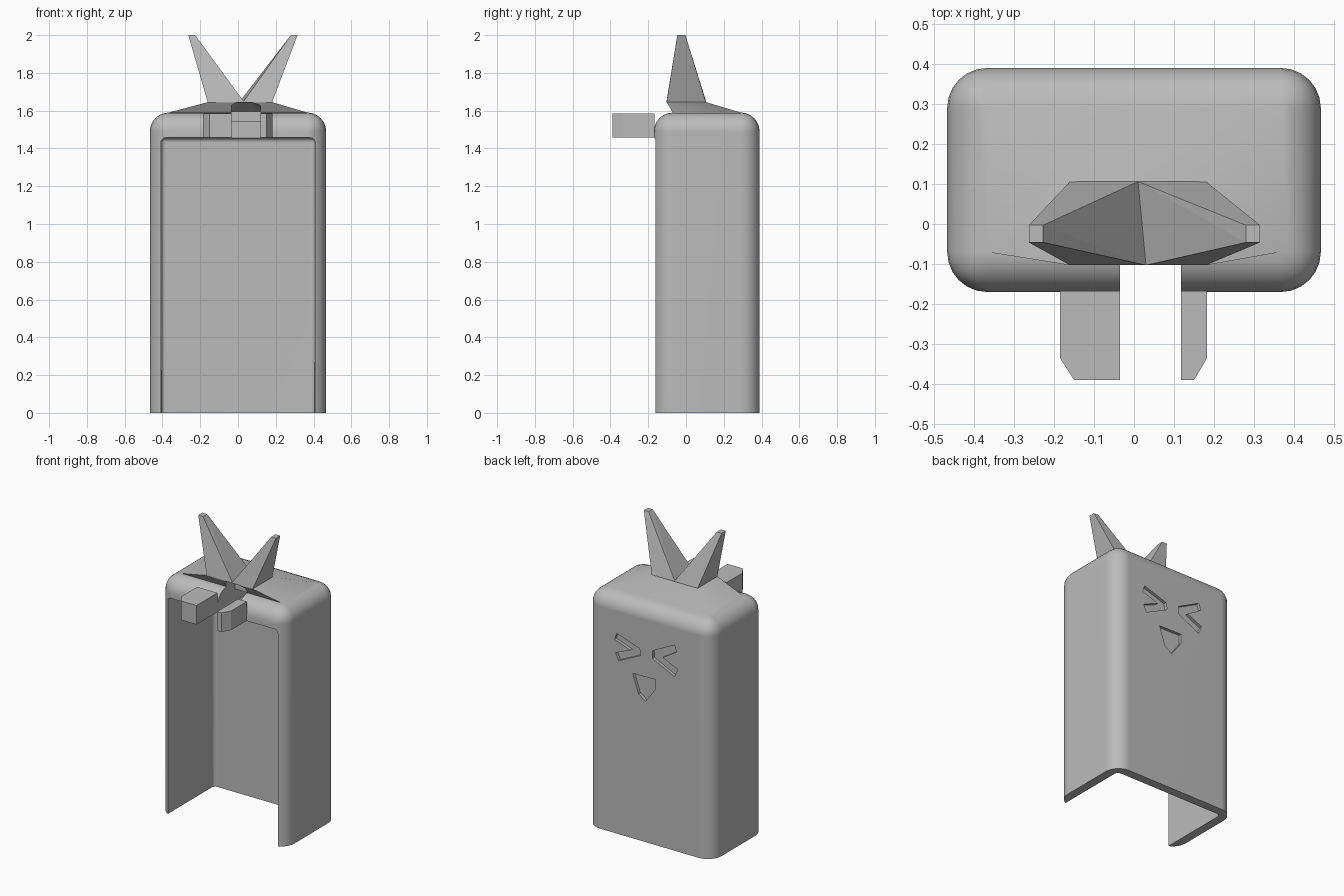
import bpy, bmesh
from math import radians
from mathutils import Vector

cube = bpy.data.objects.get("Cube")
if cube:
    bpy.data.objects.remove(cube, do_unlink=True)

grey = bpy.data.materials.new("plain grey")
grey.use_nodes = True
COLOUR = (0.5, 0.5, 0.5, 1)
grey.diffuse_color = COLOUR
grey.node_tree.nodes["Principled BSDF"].inputs["Base Color"].default_value = COLOUR


def finish(bm, name):
    bmesh.ops.recalc_face_normals(bm, faces=bm.faces)
    mesh = bpy.data.meshes.new(name)
    bm.to_mesh(mesh)
    bm.free()
    mesh.materials.append(grey)
    ob = bpy.data.objects.new(name, mesh)
    bpy.context.collection.objects.link(ob)
    return ob


def hull(name, points):
    bm = bmesh.new()
    for p in points:
        bm.verts.new(p)
    bmesh.ops.convex_hull(bm, input=bm.verts)
    bmesh.ops.dissolve_limit(bm, angle_limit=0.01, verts=bm.verts, edges=bm.edges)
    return finish(bm, name)


def prism(name, outline, offset, to_3d):
    """Extrude a flat outline along offset."""
    bm = bmesh.new()
    face = bm.faces.new([bm.verts.new(to_3d(*p)) for p in outline])
    ext = bmesh.ops.extrude_face_region(bm, geom=[face])["geom"]
    bmesh.ops.translate(bm, vec=offset, verts=[v for v in ext if isinstance(v, bmesh.types.BMVert)])
    return finish(bm, name)


def rounded_box(x, y, z, radius, segments):
    """Box with rounded top and back edges, sharp at the front and bottom."""
    bm = bmesh.new()
    bmesh.ops.create_cube(bm, size=1)
    for v in bm.verts:
        v.co = [r[0] if c < 0 else r[1] for c, r in zip(v.co, (x, y, z))]
    edges = []
    for e in bm.edges:
        a, b = (v.co for v in e.verts)
        at_front = a.y == b.y == y[0]
        at_bottom = a.z == b.z == z[0]
        if not at_front and not at_bottom:
            edges.append(e)
    bmesh.ops.bevel(bm, geom=edges, offset=radius, segments=segments,
                    profile=0.5, affect='EDGES')
    return bm


def cut(target, cutter):
    mod = target.modifiers.new("cut", 'BOOLEAN')
    mod.operation = 'DIFFERENCE'
    mod.solver = 'EXACT'
    mod.object = cutter
    bpy.context.view_layer.objects.active = target
    bpy.ops.object.modifier_apply(modifier=mod.name)
    bpy.data.objects.remove(cutter, do_unlink=True)


# Outer case, with its top face raised into a shallow hip
bm = rounded_box((-0.467, 0.467), (-0.17, 0.39), (0, 1.59), 0.1, 6)
top = max((f for f in bm.faces if f.normal.z > 0.99), key=lambda f: f.calc_area())
raised = bmesh.ops.extrude_face_region(bm, geom=[top])["geom"]
bmesh.ops.delete(bm, geom=[top], context='FACES_ONLY')
for v in raised:
    if isinstance(v, bmesh.types.BMVert):
        v.co = (-0.16 if v.co.x < 0 else 0.18, -0.103 if v.co.y < 0 else 0.106, 1.645)
case = finish(bm, "case")

# Hollow inside, open at the front and bottom
cut(case, finish(rounded_box((-0.408, 0.408), (-0.4, 0.33), (-0.2, 1.457), 0.025, 3), "hollow"))

# Slot between the prongs, narrowing under the ears
SLOT = (-0.035, 0.118)
cut(case, hull("slot", [(x, y, z) for x in SLOT for y in (-0.2, 0.02) for z in (1.4, 1.595)]
               + [(-0.005, -0.103, 1.647), (0.065, -0.103, 1.647)]
               + [(x, -0.2, 1.66) for x in SLOT]))
cut(case, hull("slot_back", [(x, y, z) for x in SLOT for y in (0, 0.31) for z in (1.4, 1.54)]))

# Engraved face on the back
FACE = {
    "left_eye": [(0.242, 1.343), (0.072, 1.288), (0.064, 1.242), (0.227, 1.164),
                 (0.25, 1.212), (0.138, 1.258), (0.257, 1.299)],
    "right_eye": [(-0.188, 1.38), (-0.203, 1.336), (-0.099, 1.273), (-0.21, 1.222),
                  (-0.188, 1.168), (-0.025, 1.246), (-0.025, 1.298)],
    "mouth": [(0.123, 1.107), (-0.047, 1.11), (-0.047, 1.048), (0.027, 0.946), (0.079, 0.98)],
}
for name, outline in FACE.items():
    cut(case, prism(name, outline, (0, 0.1, 0), lambda x, z: Vector((x, 0.37, z))))

# Smooth rounding with crisp edges
bpy.ops.object.select_all(action='DESELECT')
case.select_set(True)
bpy.context.view_layer.objects.active = case
bpy.ops.object.shade_smooth_by_angle(angle=radians(30))
case.modifiers.new("even_shading", 'WEIGHTED_NORMAL').keep_sharp = True

# Tapered ears: base x at front and back, then tip x
for name, outer, front, back, tip in (("right_ear", -0.16, 0.03, 0.01, (-0.263, -0.227)),
                                      ("left_ear", 0.18, 0.03, 0.01, (0.315, 0.28))):
    hull(name, [(outer, -0.103, 1.643), (front, -0.103, 1.643),
                (front, -0.103, 1.65), (back, 0.106, 1.65),
                (outer, 0.106, 1.643), (back, 0.106, 1.643)]
         + [(x, y, 2) for x in tip for y in (-0.046, -0.003)])

# Prongs with a chamfered outer corner
for name, outer, inner, chamfer in (("right_prong", -0.185, -0.035, -0.15),
                                    ("left_prong", 0.183, 0.118, 0.15)):
    prism(name, [(outer, -0.168), (inner, -0.168), (inner, -0.39),
                 (chamfer, -0.39), (outer, -0.335)],
          (0, 0, 0.128), lambda x, y: Vector((x, y, 1.458)))
